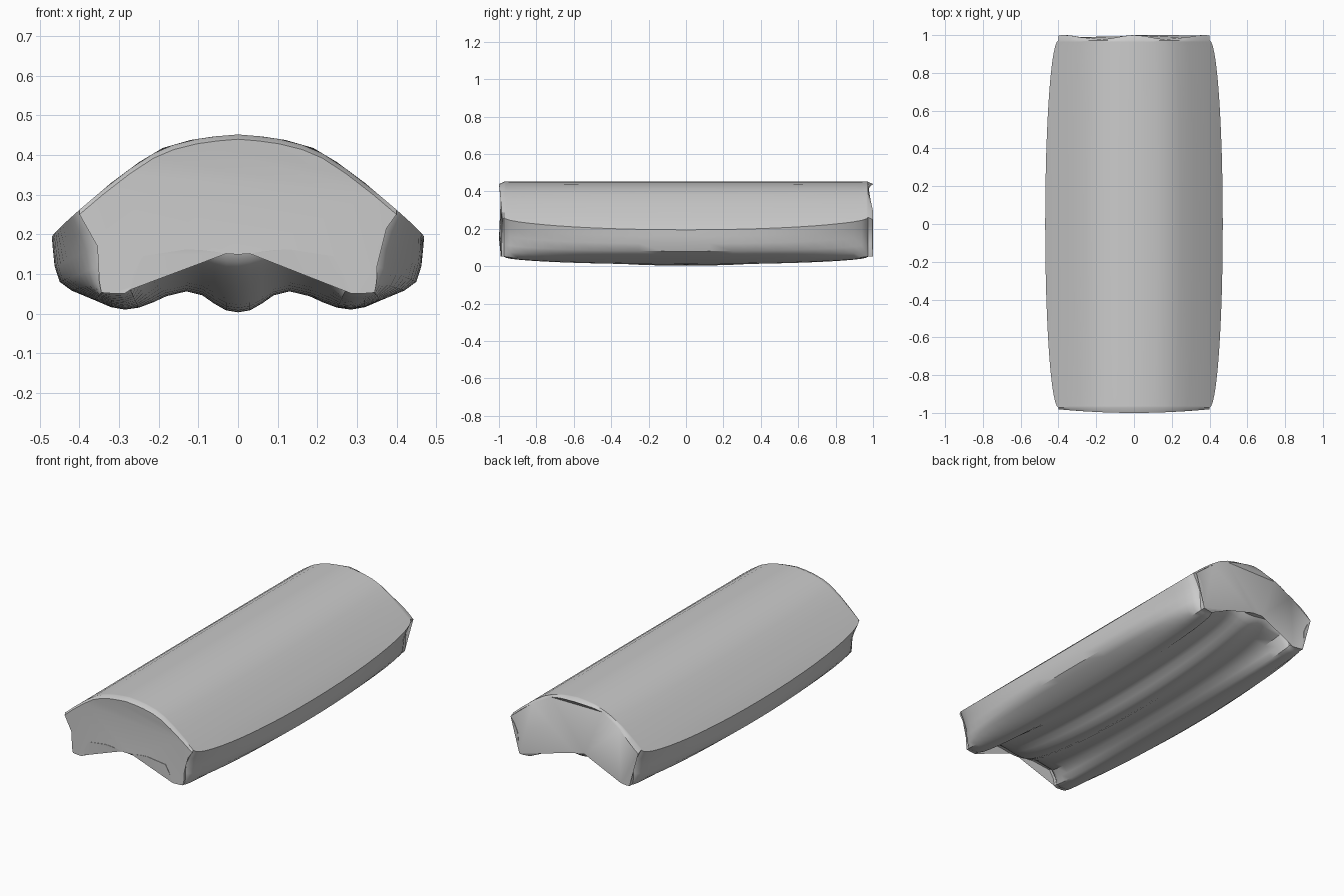
import bpy, bmesh, math

if "Cube" in bpy.data.objects:
    bpy.data.objects.remove(bpy.data.objects["Cube"])

# Half profiles (x, z): roof arc, then underside in the middle and at the ends
ROOF = [(0, .452), (.06, .447), (.12, .438), (.19, .418), (.25, .382), (.32, .330),
        (.40, .262), (.44, .226), (.47, .195)]
MID = [(.467, .16), (.463, .12), (.45, .08), (.42, .058), (.36, .033), (.32, .016),
       (.285, .010), (.25, .015), (.215, .028), (.18, .044), (.13, .056),
       (.09, .046), (.06, .025), (.03, .008), (0, .003)]
END = [(.375, .215), (.355, .17), (.351, .12), (.35, .08), (.345, .053), (.32, .051),
       (.285, .051), (.272, .06), (.265, .10), (.24, .145), (.13, .162),
       (.09, .160), (.06, .156), (.03, .151), (0, .149)]


def roof_z(x):
    for (x0, z0), (x1, z1) in zip(ROOF, ROOF[1:]):
        if x <= x1:
            return z0 + (z1 - z0) * (x - x0) / (x1 - x0)
    return ROOF[-1][1]


def section(f, drop=0.0):
    """Closed ring of (x, z); f blends from the middle (0) to the end (1)."""
    k = 1 - f * (.07 / .47)
    half = [(x * k, roof_z(x * k) - drop) for x, z in ROOF]
    half += [(a[0] + (b[0] - a[0]) * f, a[1] + (b[1] - a[1]) * f)
             for a, b in zip(MID, END)]
    return half + [(-x, z) for x, z in reversed(half[1:-1])]


# Body: sections lofted along y, taper follows an elliptical curve
bm = bmesh.new()
rings = []
N = 12


def add_ring(pts, y_of):
    rings.append([bm.verts.new((x, y_of(x, z), z)) for x, z in pts])


add_ring(section(1, .012), lambda x, z: -1.0 + .12 * x * x)
for i in range(-N, N + 1):
    a = math.radians(90) * i / N
    y = .972 * math.sin(a)
    add_ring(section(1 - math.cos(a)), lambda x, z: y)
# Back end is slightly hollow beside the centre ridge
add_ring(section(1, .012),
         lambda x, z: .988 + .012 * math.cos(abs(x) / .37 * 2 * math.pi))

for r0, r1 in zip(rings, rings[1:]):
    n = len(r0)
    for j in range(n):
        bm.faces.new((r0[j], r0[(j + 1) % n], r1[(j + 1) % n], r1[j]))

# End caps
caps = [bm.faces.new(rings[0]), bm.faces.new(rings[-1])]
bmesh.ops.triangulate(bm, faces=caps)
bmesh.ops.recalc_face_normals(bm, faces=bm.faces)

mesh = bpy.data.meshes.new("grip_block")
bm.to_mesh(mesh)
bm.free()
body = bpy.data.objects.new("grip_block", mesh)
bpy.context.collection.objects.link(body)
bpy.context.view_layer.objects.active = body
body.select_set(True)
bpy.ops.object.shade_smooth_by_angle(angle=math.radians(35))
